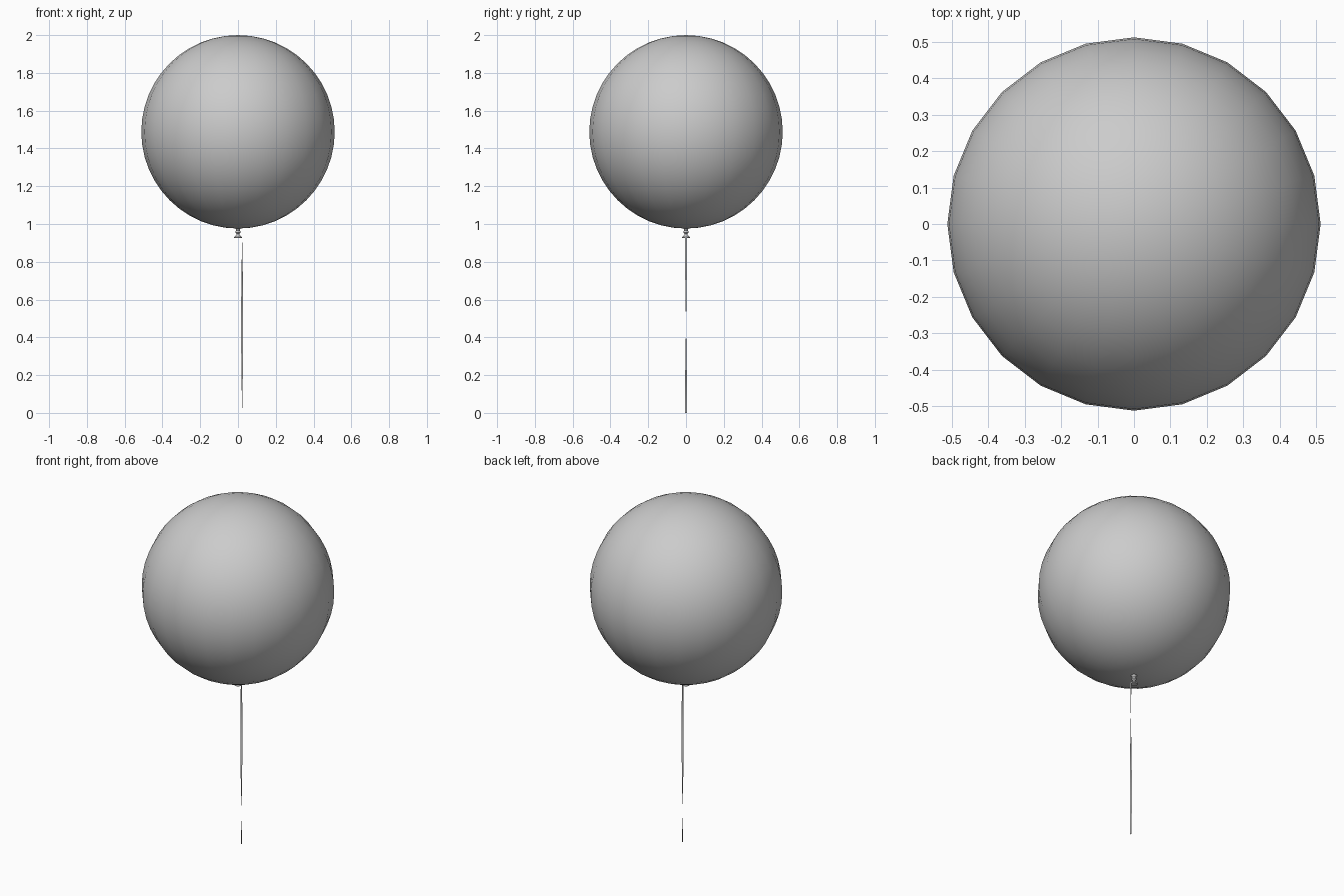
import bpy, bmesh, math

if "Cube" in bpy.data.objects:
    bpy.data.objects.remove(bpy.data.objects["Cube"])


def make_object(name, bm, smooth_angle):
    bmesh.ops.recalc_face_normals(bm, faces=bm.faces)
    mesh = bpy.data.meshes.new(name)
    bm.to_mesh(mesh)
    bm.free()
    obj = bpy.data.objects.new(name, mesh)
    bpy.context.collection.objects.link(obj)
    bpy.ops.object.select_all(action='DESELECT')
    obj.select_set(True)
    bpy.context.view_layer.objects.active = obj
    bpy.ops.object.shade_smooth_by_angle(angle=math.radians(smooth_angle))
    return obj


def lathe(name, profile, sides, smooth_angle):
    bm = bmesh.new()
    verts = [bm.verts.new((r, 0, z)) for r, z in profile]
    edges = [bm.edges.new(pair) for pair in zip(verts, verts[1:])]
    bmesh.ops.spin(bm, geom=verts + edges, cent=(0, 0, 0), axis=(0, 0, 1),
                   angle=math.tau, steps=sides, use_duplicate=False)
    bmesh.ops.remove_doubles(bm, verts=bm.verts, dist=1e-5)
    return make_object(name, bm, smooth_angle)


# Round inflated body
R, CENTRE = 0.512, 1.488
RINGS = 24
body = [(R * math.sin(math.pi * i / RINGS), CENTRE - R * math.cos(math.pi * i / RINGS))
        for i in range(RINGS + 1)]
lathe("balloon_body", body, 24, 40)

# Tied neck with a small knot and a flared lip
knot = [(0.020, 0.980), (0.011, 0.972), (0.009, 0.966), (0.014, 0.960), (0.014, 0.954),
        (0.007, 0.947), (0.011, 0.939), (0.020, 0.932), (0.020, 0.925), (0.0, 0.930)]
lathe("balloon_knot", knot, 12, 40)

# Flat ribbon hanging from the lip, twisted by half a turn
TOP, STEPS, HALF, OFFSET = 0.93, 24, 0.0055, 0.022
bm = bmesh.new()
previous = None
for i in range(STEPS + 1):
    t = i / STEPS
    angle = math.pi * (t - 0.5)
    dx, dy = HALF * math.cos(angle), HALF * math.sin(angle)
    row = [bm.verts.new((OFFSET + s * dx, s * dy, TOP * t)) for s in (-1, 1)]
    if previous:
        bm.faces.new((previous[0], previous[1], row[1], row[0]))
    previous = row
make_object("ribbon_string", bm, 40)
